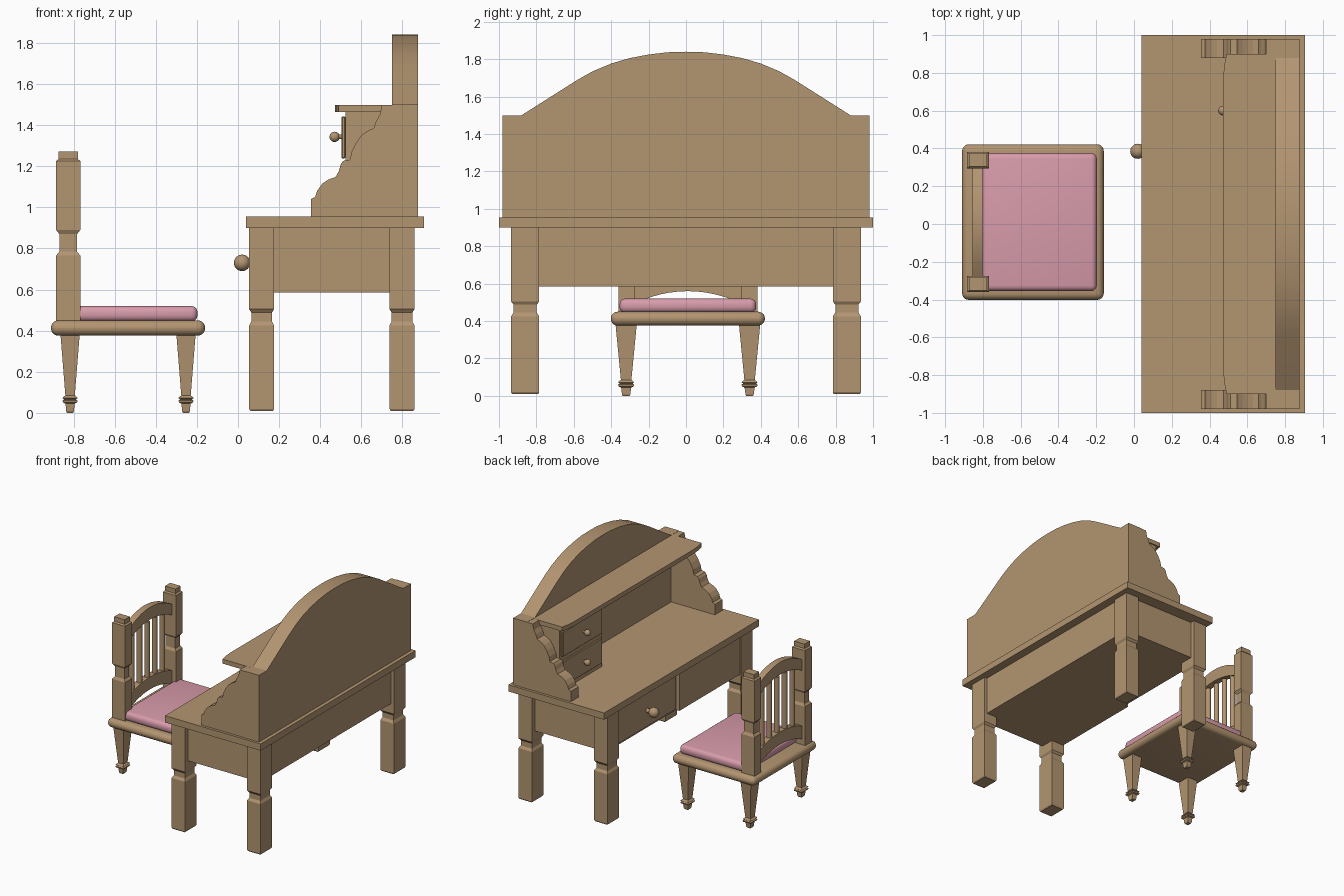
import bpy, bmesh, math
from mathutils import Vector, Matrix

if "Cube" in bpy.data.objects:
    bpy.data.objects.remove(bpy.data.objects["Cube"])


def material(name, rgb):
    m = bpy.data.materials.new(name)
    m.diffuse_color = (*rgb, 1)
    m.use_nodes = True
    m.node_tree.nodes["Principled BSDF"].inputs["Base Color"].default_value = m.diffuse_color
    return m


WOOD = material("warm wood", (0.45, 0.30, 0.165))
PINK = material("pink fabric", (0.69, 0.33, 0.41))


def finish(name, bm, mat=WOOD, smooth=None):
    bmesh.ops.recalc_face_normals(bm, faces=bm.faces[:])
    me = bpy.data.meshes.new(name)
    bm.to_mesh(me)
    bm.free()
    me.materials.append(mat)
    ob = bpy.data.objects.new(name, me)
    bpy.context.collection.objects.link(ob)
    if smooth:
        bpy.ops.object.select_all(action='DESELECT')
        ob.select_set(True)
        bpy.context.view_layer.objects.active = ob
        bpy.ops.object.shade_smooth_by_angle(angle=math.radians(smooth))
    return ob


def box(name, x0, x1, y0, y1, z0, z1, mat=WOOD, bevel=0, segments=1):
    bm = bmesh.new()
    bmesh.ops.create_cube(bm, size=1)
    for v in bm.verts:
        v.co = ((x0 + x1) / 2 + v.co.x * (x1 - x0),
                (y0 + y1) / 2 + v.co.y * (y1 - y0),
                (z0 + z1) / 2 + v.co.z * (z1 - z0))
    if bevel:
        bmesh.ops.bevel(bm, geom=bm.edges[:], offset=bevel, segments=segments,
                        profile=0.5, affect='EDGES', clamp_overlap=True)
    return finish(name, bm, mat, 40 if segments > 1 else None)


def prism(name, points, to_3d, a, b, smooth=None):
    """Extrude a 2D outline between depths a and b; to_3d maps (u, v, depth)."""
    bm = bmesh.new()
    near = [bm.verts.new(to_3d(u, v, a)) for u, v in points]
    far = [bm.verts.new(to_3d(u, v, b)) for u, v in points]
    bm.faces.new(near)
    bm.faces.new(far)
    n = len(points)
    for i in range(n):
        j = (i + 1) % n
        bm.faces.new((near[i], near[j], far[j], far[i]))
    return finish(name, bm, WOOD, smooth)


def square_turning(name, cx, cy, levels):
    """Stack of rectangular rings: (z, half width x, half width y)."""
    bm = bmesh.new()
    rings = [[bm.verts.new((cx + sx * hx, cy + sy * hy, z))
              for sx, sy in ((-1, -1), (1, -1), (1, 1), (-1, 1))]
             for z, hx, hy in levels]
    bm.faces.new(rings[0])
    bm.faces.new(rings[-1])
    for lo, hi in zip(rings, rings[1:]):
        for i in range(4):
            j = (i + 1) % 4
            bm.faces.new((lo[i], lo[j], hi[j], hi[i]))
    return finish(name, bm)


def knob(name, x, y, z, r, x_end):
    bm = bmesh.new()
    bmesh.ops.create_uvsphere(bm, u_segments=20, v_segments=12, radius=r,
                              matrix=Matrix.Translation((x, y, z)))
    stem = Matrix.Translation(((x + x_end) / 2, y, z)) @ Matrix.Rotation(math.pi / 2, 4, 'Y')
    bmesh.ops.create_cone(bm, cap_ends=True, segments=16, radius1=r * 0.45,
                          radius2=r * 0.45, depth=x_end - x, matrix=stem)
    finish(name, bm, WOOD, 40)


along_x = lambda u, v, d: (d, u, v)   # outline in y-z
along_y = lambda u, v, d: (u, d, v)   # outline in x-z
along_z = lambda u, v, d: (u, v, d)   # outline in x-y

# ---- Desk: table top, legs and drawer case ----
box("desk_top", 0.04, 0.905, -1, 1, 0.9, 0.955)
leg = [(0.01, 0.055, 0.07), (0.02, 0.061, 0.075), (0.425, 0.061, 0.075), (0.445, 0.05, 0.062),
       (0.488, 0.05, 0.062), (0.505, 0.061, 0.075), (0.9, 0.061, 0.075)]
for x, end in ((0.115, "front"), (0.798, "back")):
    for y, side in ((0.86, "left"), (-0.86, "right")):
        square_turning(f"desk_{end}_{side}_leg", x, y, leg)
box("desk_case", 0.09, 0.835, -0.9, 0.9, 0.585, 0.9)
box("case_right_panel", 0.06, 0.09, -0.79, 0.0, 0.585, 0.9)
box("desk_drawer_front", 0.082, 0.09, 0.015, 0.775, 0.6, 0.89)
knob("desk_drawer_knob", 0.02, 0.385, 0.73, 0.04, 0.085)

# ---- Desk: arched back board ----
half = [(0.98, 0.955), (0.98, 1.5), (0.88, 1.5), (0.58, 1.69), (0.5, 1.735), (0.4, 1.777),
        (0.3, 1.806), (0.2, 1.825), (0.1, 1.837)]
arch = half + [(0, 1.84)] + [(-y, z) for y, z in reversed(half)]
prism("arched_back_board", arch, along_x, 0.75, 0.876, 20)

# ---- Desk: scrolled side boards ----
scroll = [(0.875, 0.955), (0.355, 0.955), (0.355, 1.04), (0.375, 1.05), (0.385, 1.08),
          (0.41, 1.115), (0.44, 1.135), (0.475, 1.148), (0.49, 1.175), (0.5, 1.21),
          (0.512, 1.226), (0.545, 1.232), (0.553, 1.27), (0.575, 1.315), (0.6, 1.35),
          (0.63, 1.372), (0.66, 1.385), (0.672, 1.42), (0.69, 1.45), (0.7, 1.498), (0.875, 1.498)]
for s, side in ((1, "left"), (-1, "right")):
    prism(f"{side}_side_board", scroll, along_y, s * 0.88, s * 0.979)

# ---- Desk: shelf and the small drawer stack on the left ----
shelf = [(0.76, -0.9), (0.49, -0.9), (0.478, -0.84), (0.472, -0.77),
         (0.472, 0.77), (0.478, 0.84), (0.49, 0.9), (0.76, 0.9)]
prism("upper_shelf", shelf, along_z, 1.463, 1.499)
box("small_drawer_case", 0.522, 0.752, 0.34, 0.89, 0.955, 1.464)
for i, z in enumerate((1.1, 1.343)):
    box(f"small_drawer_front_{i + 1}", 0.503, 0.523, 0.36, 0.87, z - 0.105, z + 0.1, bevel=0.005)
    knob(f"small_drawer_knob_{i + 1}", 0.47, 0.6, z, 0.025, 0.51)

# ---- Chair: seat, cushion and tapered legs ----
CY = 0.01
box("chair_seat", -0.91, -0.16, CY - 0.412, CY + 0.412, 0.376, 0.45, bevel=0.036, segments=5)
box("seat_cushion", -0.805, -0.197, CY - 0.365, CY + 0.365, 0.445, 0.52, PINK, bevel=0.03, segments=4)
taper = [(0.0, 0.015, 0.018), (0.008, 0.019, 0.022), (0.045, 0.022, 0.027), (0.05, 0.034, 0.04),
         (0.06, 0.037, 0.043), (0.066, 0.028, 0.034), (0.072, 0.037, 0.043), (0.08, 0.03, 0.036),
         (0.085, 0.023, 0.028), (0.385, 0.047, 0.057)]
for x, end in ((-0.253, "front"), (-0.817, "back")):
    for s, side in ((1, "left"), (-1, "right")):
        square_turning(f"chair_{end}_{side}_leg", x, CY + s * 0.33, taper)

# ---- Chair: back posts ----
post = [(0.44, 0.059, 0.043), (0.765, 0.059, 0.043), (0.785, 0.043, 0.032), (0.87, 0.043, 0.032),
        (0.89, 0.059, 0.043), (1.225, 0.059, 0.043), (1.235, 0.047, 0.034), (1.272, 0.047, 0.034)]
for s, side in ((1, "left"), (-1, "right")):
    square_turning(f"chair_{side}_back_post", -0.826, CY + s * 0.328, post)


# ---- Chair: curved rails ----
def rail(name, low, high):
    """Arched rail; low and high are (end z, middle z) of its two edges."""
    ys = [-0.295 + 0.59 * i / 12 for i in range(13)]
    curve = lambda y, e: e[0] + (e[1] - e[0]) * (1 - (y / 0.295) ** 2)
    pts = [(CY + y, curve(y, low)) for y in ys] + [(CY + y, curve(y, high)) for y in reversed(ys)]
    prism(name, pts, along_x, -0.856, -0.802, 30)


rail("chair_lower_rail", (0.49, 0.56), (0.60, 0.66))
rail("chair_top_rail", (1.05, 1.13), (1.14, 1.23))

# ---- Chair: spindles ----
for i in range(5):
    y = (i - 2) * 0.098
    bm = bmesh.new()
    bmesh.ops.create_cone(bm, cap_ends=True, segments=12, radius1=0.021, radius2=0.021, depth=0.5,
                          matrix=Matrix.Translation((-0.829, CY + y, 0.86)))
    finish(f"chair_spindle_{i + 1}", bm, WOOD, 40)
